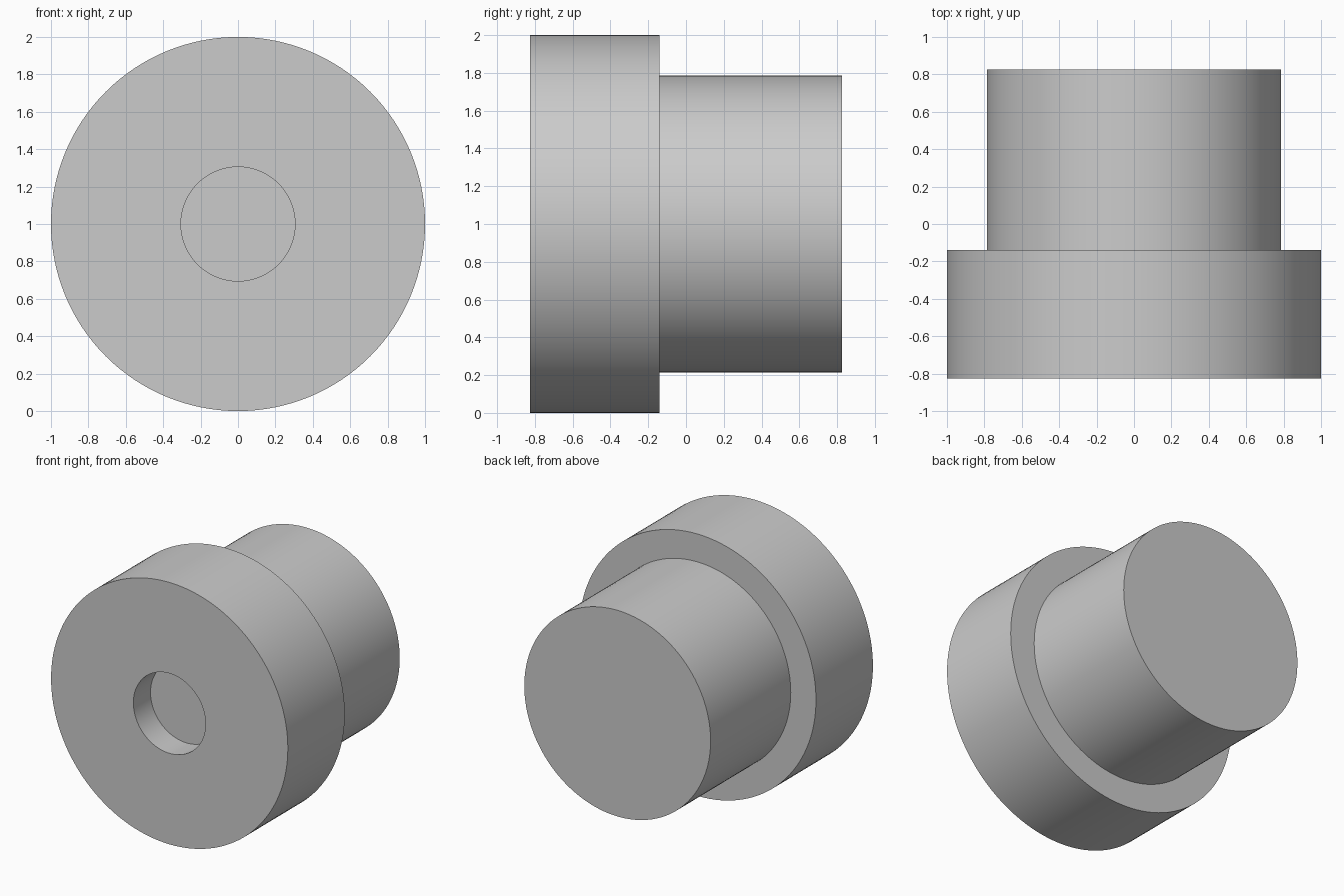
import bpy, bmesh, math
from mathutils import Matrix, Vector

cube = bpy.data.objects.get("Cube")
if cube:
    bpy.data.objects.remove(cube, do_unlink=True)

SIDES = 128
AXIS_HEIGHT = 1.0

grey = bpy.data.materials.new("plain grey")
grey.use_nodes = True
colour = (0.6, 0.6, 0.6, 1)
grey.diffuse_color = colour
grey.node_tree.nodes["Principled BSDF"].inputs["Base Color"].default_value = colour


def lathe(name, profile):
    """Turn a (radius, y) profile around the y axis; flat discs close both ends."""
    bm = bmesh.new()
    rings = []
    for radius, y in profile:
        ring = []
        for i in range(SIDES):
            a = math.tau * i / SIDES
            ring.append(bm.verts.new((radius * math.cos(a), y, AXIS_HEIGHT + radius * math.sin(a))))
        rings.append(ring)
    for a, b in zip(rings, rings[1:]):
        for i in range(SIDES):
            j = (i + 1) % SIDES
            bm.faces.new((a[i], a[j], b[j], b[i]))
    bm.faces.new(rings[0])
    bm.faces.new(rings[-1])
    bmesh.ops.recalc_face_normals(bm, faces=bm.faces)
    mesh = bpy.data.meshes.new(name)
    bm.to_mesh(mesh)
    bm.free()
    mesh.materials.append(grey)
    obj = bpy.data.objects.new(name, mesh)
    bpy.context.collection.objects.link(obj)
    bpy.ops.object.select_all(action='DESELECT')
    obj.select_set(True)
    bpy.context.view_layer.objects.active = obj
    bpy.ops.object.shade_smooth_by_angle(angle=math.radians(30))
    return obj


# Stepped plug: blind hole floor, hole wall, wide head, shoulder, narrow shank
lathe("stepped_plug", [
    (0.305, -0.62),
    (0.305, -0.827),
    (1.0, -0.827),
    (1.0, -0.14),
    (0.787, -0.14),
    (0.787, 0.827),
])
